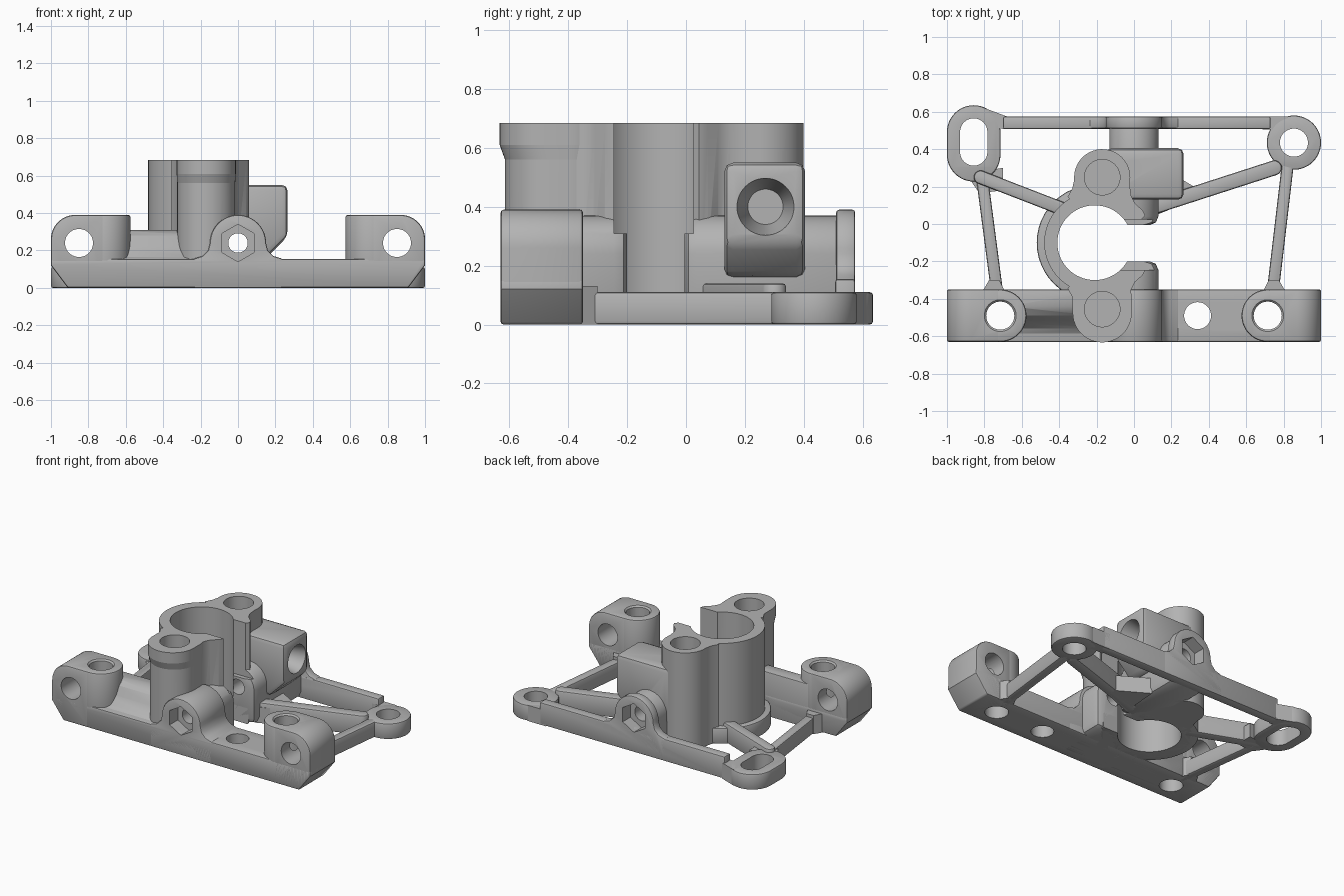
import bpy, bmesh, math
from mathutils import Vector

if "Cube" in bpy.data.objects:
    bpy.data.objects.remove(bpy.data.objects["Cube"], do_unlink=True)

grey = bpy.data.materials.new("plain grey")
grey.use_nodes = True
grey.diffuse_color = (0.45, 0.45, 0.45, 1)
grey.node_tree.nodes["Principled BSDF"].inputs["Base Color"].default_value = grey.diffuse_color

parts, cutters = [], []
PLACE = {"x": lambda u, v, w: (w, u, v),
         "y": lambda u, v, w: (u, w, v),
         "z": lambda u, v, w: (u, v, w)}


def arc(cx, cy, r, a0, a1, n=24):
    angles = [math.radians(a0 + (a1 - a0) * i / n) for i in range(n + 1)]
    return [(cx + r * math.cos(a), cy + r * math.sin(a)) for a in angles]


def circle(cx, cy, r, n=48, turn=0):
    return arc(cx, cy, r, turn, turn + 360, n)[:-1]


def capsule(p, q, r):
    a = math.degrees(math.atan2(q[1] - p[1], q[0] - p[0]))
    return arc(*q, r, a - 90, a + 90) + arc(*p, r, a + 90, a + 270)


def rect(u0, u1, v0, v1):
    return [(u0, v0), (u1, v0), (u1, v1), (u0, v1)]


def loft(name, outline, axis, lo, hi, bevel=0.0, end=None, cut=False):
    """Solid between an outline and a matching end outline along one axis."""
    bm = bmesh.new()
    place = PLACE[axis]
    a = [bm.verts.new(place(u, v, lo)) for u, v in outline]
    b = [bm.verts.new(place(u, v, hi)) for u, v in (end or outline)]
    bm.faces.new(a)
    bm.faces.new(b)
    for i in range(len(a)):
        j = (i + 1) % len(a)
        bm.faces.new((a[i], a[j], b[j], b[i]))
    bmesh.ops.recalc_face_normals(bm, faces=bm.faces)
    mesh = bpy.data.meshes.new(name)
    bm.to_mesh(mesh)
    bm.free()
    ob = bpy.data.objects.new(name, mesh)
    bpy.context.scene.collection.objects.link(ob)
    if cut:
        ob.hide_render = True
        cutters.append(ob)
    else:
        mesh.materials.append(grey)
        parts.append(ob)
        if bevel:
            mod = ob.modifiers.new("bevel", "BEVEL")
            mod.width, mod.segments = bevel, 2
            mod.limit_method, mod.angle_limit = "ANGLE", math.radians(40)
    return ob


def cut(name, outline, axis, lo, hi, end=None):
    loft(name, outline, axis, lo, hi, end=end, cut=True)


# Front rail with its end towers
loft("front_rail", [(-0.91, 0), (0.91, 0), (1, 0.12), (1, 0.155), (-1, 0.155), (-1, 0.12)],
     "y", -0.63, -0.35, 0.01)
tower = [(0.715, 0), (0.91, 0), (1, 0.12)] + arc(0.87, 0.26, 0.13, 0, 90) + [(0.715, 0.39)]
for side, s in (("left", 1), ("right", -1)):
    loft(side + "_tower", [(s * u, v) for u, v in tower], "y", -0.63, -0.35, 0.012)
    loft(side + "_tower_round", circle(s * 0.715, -0.49, 0.14), "z", 0.005, 0.39, 0.012)
    cut("tower_upright_hole", circle(s * 0.715, -0.49, 0.075), "z", -0.1, 0.5)
    cut("tower_cross_hole", circle(s * 0.85, 0.24, 0.075), "y", -0.8, -0.2)
    cut("tower_hole_rim", circle(s * 0.715, -0.49, 0.07), "z", 0.375, 0.4,
        end=circle(s * 0.715, -0.49, 0.095))
cut("rail_hole", circle(0.34, -0.49, 0.072), "z", -0.1, 0.3)

# Stepped web between the right tower and the clamp
loft("rail_web", [(-0.35, 0), (-0.35, 0.31), (-0.44, 0.31), (-0.49, 0.28), (-0.52, 0.22),
                  (-0.56, 0.165), (-0.6, 0.15), (-0.6, 0)], "x", -0.7, -0.2, 0.008)

# Split clamp: ring, two screw columns and short lips
half = ([(-0.1, 0.025), (0.04, 0.025), (0.06, 0.045), (0.045, 0.075), (0.005, 0.11),
         (-0.015, 0.15), (-0.022, 0.2)]
        + arc(-0.17, 0.25, 0.15, 0, 185)
        + [(-0.33, 0.19), (-0.355, 0.145)]
        + arc(-0.21, -0.1, 0.27, 120, 180))
outline = half + [(u, -0.2 - v) for u, v in reversed(half[:-1])]
loft("clamp_body", outline, "z", 0, 0.685)
loft("front_column", capsule((-0.17, -0.46), (-0.17, -0.4), 0.155), "z", 0, 0.57)
loft("front_column_neck", capsule((-0.17, -0.46), (-0.17, -0.4), 0.155), "z", 0.56, 0.61,
     end=capsule((-0.17, -0.475), (-0.17, -0.4), 0.158))
loft("front_column_head", capsule((-0.17, -0.475), (-0.17, -0.4), 0.158), "z", 0.61, 0.685)
loft("clamp_skirt", circle(-0.21, -0.1, 0.31), "z", 0, 0.11, 0.01)
cut("clamp_bore", circle(-0.21, -0.1, 0.2, 64), "z", -0.1, 0.8)
cut("lower_split", rect(-0.2, 0.35, -0.2, -0.005), "z", -0.1, 0.315)
cut("upper_split", rect(-0.2, 0.35, -0.245, 0.025), "z", 0.31, 0.8)
for y in (0.25, -0.455):
    cut("column_hole", circle(-0.17, y, 0.095), "z", 0.33, 0.8)

# Bolt bosses on both sides of the split
boss = [(-0.13, 0), (0.13, 0)] + arc(0, 0.24, 0.13, 0, 180)
flare = [(0.24, 0), (0.24, 0.155), (0.19, 0.17), (0.16, 0.2)]
flared = flare + arc(0, 0.24, 0.15, 0, 180) + [(-u, v) for u, v in reversed(flare)]
loft("front_lip_boss", boss, "y", -0.61, -0.2, 0.045)
loft("back_lip_boss", boss, "y", -0.005, 0.56, 0.045)
loft("front_bolt_boss", flared, "y", -0.63, -0.35, 0.01)
loft("back_bolt_boss", flared, "y", 0.51, 0.575, 0.01)
cut("bolt_hole", circle(0, 0.24, 0.052), "y", -0.8, 0.8)
cut("front_nut_recess", circle(0, 0.24, 0.1, 6, 30), "y", -0.8, -0.54)
cut("back_nut_recess", circle(0, 0.24, 0.1, 6, 30), "y", 0.49, 0.8)

# Side block with a tapered socket
loft("side_block", [(-0.15, 0.16), (0.15, 0.16), (0.265, 0.275), (0.265, 0.55), (-0.15, 0.55)],
     "y", 0.13, 0.405, 0.03)
cut("tapered_socket", circle(0.27, 0.4, 0.06), "x", 0.1, 0.27, end=circle(0.27, 0.4, 0.098))

# Back rail and mounting ears
loft("back_rail", rect(-0.7, 0.73, 0.507, 0.575), "z", 0, 0.155, 0.01)
loft("slotted_ear", capsule((-0.857, 0.37), (-0.857, 0.492), 0.143), "z", 0, 0.11, 0.01)
cut("ear_slot", capsule((-0.857, 0.385), (-0.857, 0.492), 0.073), "z", -0.1, 0.3)
loft("round_ear", circle(0.855, 0.435, 0.145), "z", 0, 0.11, 0.01)
cut("ear_hole", circle(0.855, 0.435, 0.075), "z", -0.1, 0.3)
loft("slotted_ear_gusset", [(-0.82, 0.52), (-0.68, 0.507), (-0.68, 0.575), (-0.8, 0.62)],
     "z", 0, 0.11)
loft("round_ear_gusset", [(0.82, 0.5), (0.68, 0.507), (0.68, 0.575), (0.82, 0.575)],
     "z", 0, 0.11)

# Slim struts tying the ears to the rail and clamp
for name, p, q, r, h in (
        ("right_strut", (-0.81, 0.23), (-0.73, -0.38), 0.032, 0.11),
        ("left_strut", (0.82, 0.3), (0.74, -0.38), 0.032, 0.11),
        ("right_clamp_strut", (-0.82, 0.25), (-0.38, 0.08), 0.036, 0.135),
        ("left_clamp_strut", (0.75, 0.3), (0.1, 0.09), 0.04, 0.14)):
    loft(name, capsule(p, q, r), "z", 0, h, 0.012)
loft("clamp_web", [(0.1, 0.04), (0.32, 0.13), (0.32, 0.2), (0.12, 0.32)], "z", 0, 0.11)
loft("strut_junction", [(-0.9, 0.27), (-0.83, 0.17), (-0.78, 0.17), (-0.7, 0.18),
                        (-0.7, 0.3)], "z", 0, 0.1)
# Flared strut feet where they meet the front rail
for s in (1, -1):
    loft("strut_foot", [(s * 0.69, -0.36), (s * 0.72, -0.3), (s * 0.775, -0.3),
                        (s * 0.81, -0.36)], "z", 0, 0.13)


# Cut the holes in every part they reach
def bounds(ob):
    cs = [v.co for v in ob.data.vertices]
    return ([min(c[i] for c in cs) for i in range(3)],
            [max(c[i] for c in cs) for i in range(3)])


boxes = {c: bounds(c) for c in cutters}
for ob in parts:
    lo, hi = bounds(ob)
    for c, (clo, chi) in boxes.items():
        if all(lo[i] < chi[i] and clo[i] < hi[i] for i in range(3)):
            mod = ob.modifiers.new("hole", "BOOLEAN")
            mod.operation, mod.solver, mod.object = "DIFFERENCE", "EXACT", c
bpy.context.view_layer.update()
graph = bpy.context.evaluated_depsgraph_get()
solid = {ob: bpy.data.meshes.new_from_object(ob.evaluated_get(graph)) for ob in parts}
for ob, mesh in solid.items():
    ob.modifiers.clear()
    ob.data = mesh
for c in cutters:
    bpy.data.objects.remove(c, do_unlink=True)

# Smooth the round faces and keep the edges sharp
bpy.ops.object.select_all(action="DESELECT")
for ob in parts:
    ob.select_set(True)
bpy.context.view_layer.objects.active = parts[0]
bpy.ops.object.shade_smooth_by_angle(angle=math.radians(32))
